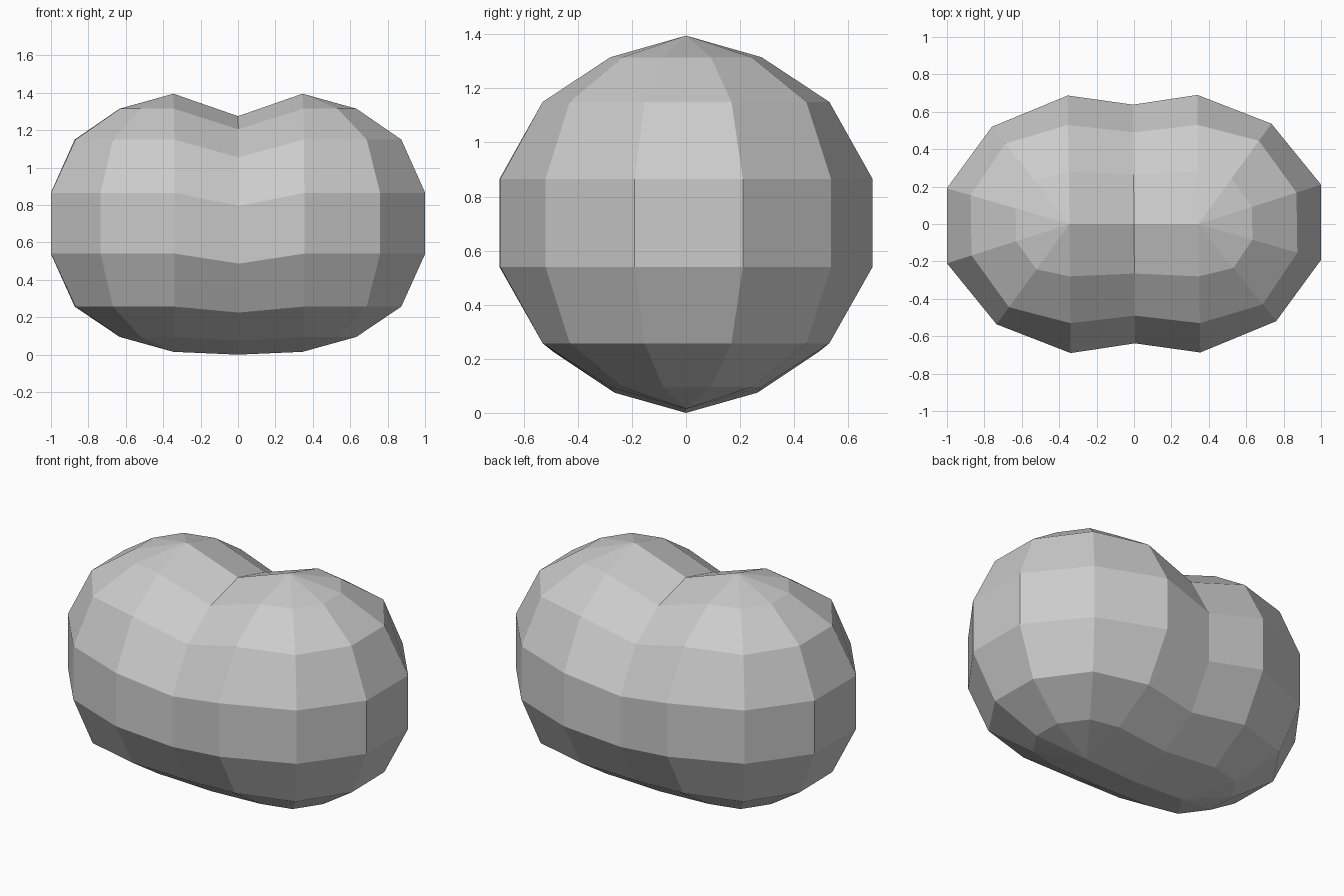
import bpy, bmesh
from math import sin, cos, radians

if "Cube" in bpy.data.objects:
    bpy.data.objects.remove(bpy.data.objects["Cube"])

LOBE_X = 0.345
# Ring heights from top pole to bottom pole, on the lobes and along the central crease
LOBE_Z = [1.40, 1.32, 1.155, 0.87, 0.545, 0.262, 0.10, 0.02]
MID_Z = [1.28, 1.21, 1.06, 0.80, 0.492, 0.23, 0.08, 0.005]
MID_R = [0, 0.265, 0.49, 0.638, 0.638, 0.49, 0.265, 0]
# Lobe meridians: angle, then radius of the small, middle and widest rings
MERIDIANS = [(90.5, 0.28, 0.53, 0.69), (54, 0.30, 0.55, 0.663),
             (17.8, 0.30, 0.55, 0.688), (-16.2, 0.30, 0.55, 0.683),
             (-51.4, 0.30, 0.55, 0.665), (-89.2, 0.28, 0.53, 0.687)]


def crease(side):
    return [(-side * 0.008 * r, side * r, z) for r, z in zip(MID_R, MID_Z)]


def meridian(angle, small, middle, wide):
    a = radians(angle)
    radii = [0, small, middle, wide, wide, middle, small, 0]
    return [(LOBE_X + r * cos(a), r * sin(a), z) for r, z in zip(radii, LOBE_Z)]


columns = [crease(1)] + [meridian(*m) for m in MERIDIANS] + [crease(-1)]

# Skin one lobe, then the other as a half turn about the vertical axis
bm = bmesh.new()
for s in (1, -1):
    grid = [[bm.verts.new((s * x, s * y, z)) for x, y, z in col] for col in columns]
    for left, right in zip(grid, grid[1:]):
        for i in range(len(LOBE_Z) - 1):
            bm.faces.new((left[i], right[i], right[i + 1], left[i + 1]))

# Weld poles and the crease
bmesh.ops.remove_doubles(bm, verts=bm.verts, dist=0.002)
bmesh.ops.recalc_face_normals(bm, faces=bm.faces)
zmin = min(v.co.z for v in bm.verts)
bmesh.ops.translate(bm, verts=bm.verts, vec=(0, 0, -zmin))

mesh = bpy.data.meshes.new("bean_body")
bm.to_mesh(mesh)
bm.free()
bpy.context.collection.objects.link(bpy.data.objects.new("bean_body", mesh))
